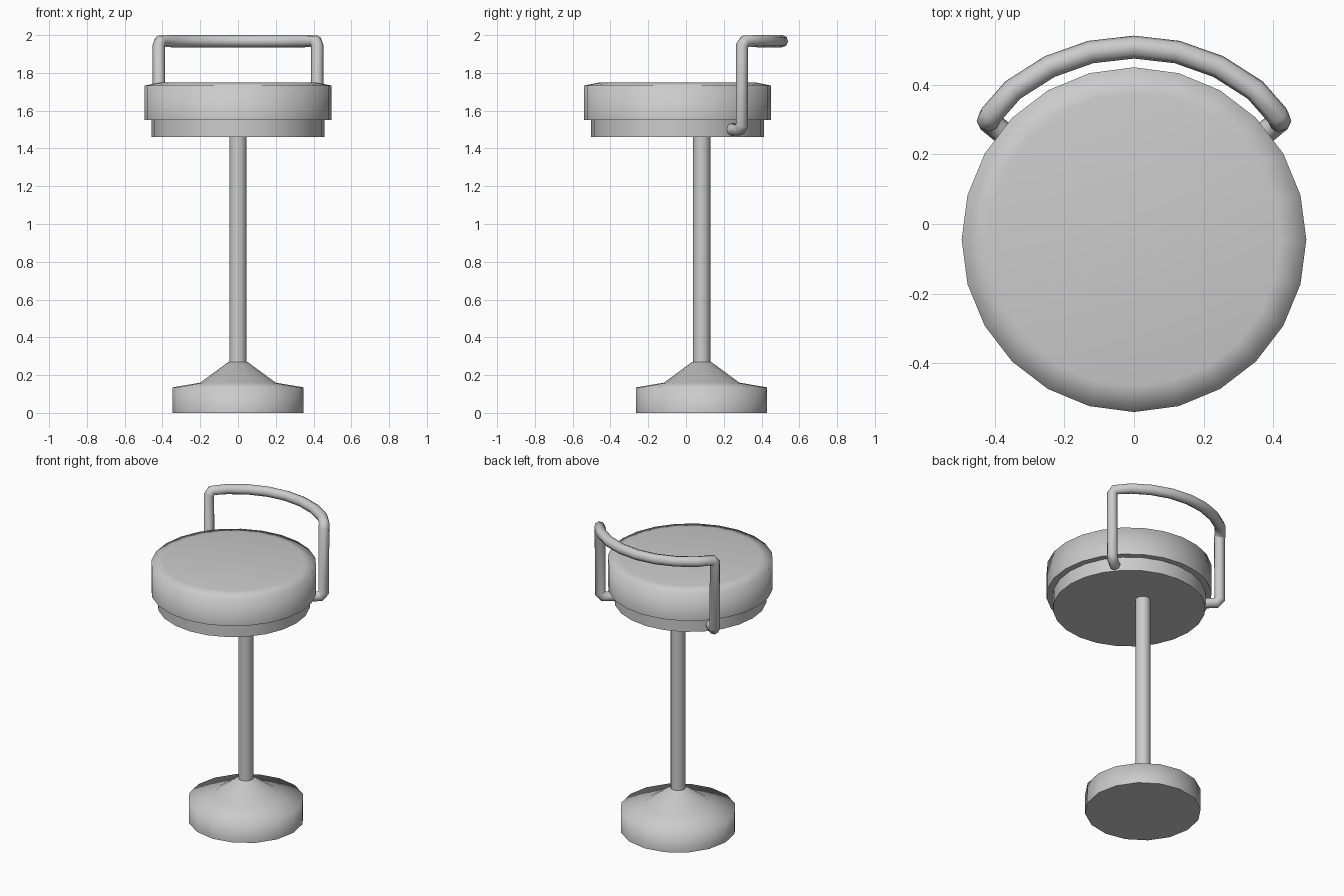
import bpy, bmesh
from math import sin, cos, pi, radians
from mathutils import Vector

cube = bpy.data.objects.get("Cube")
if cube:
    bpy.data.objects.remove(cube, do_unlink=True)

SEAT_Y, POLE_Y = -0.045, 0.083

grey = bpy.data.materials.new("plain_grey")
grey.use_nodes = True
grey.diffuse_color = (0.6, 0.6, 0.6, 1)
grey.node_tree.nodes["Principled BSDF"].inputs["Base Color"].default_value = (0.6, 0.6, 0.6, 1)


def finish(obj):
    """Assign the colour and smooth all but right-angled edges."""
    obj.data.materials.append(grey)
    bpy.ops.object.select_all(action='DESELECT')
    obj.select_set(True)
    bpy.context.view_layer.objects.active = obj
    if obj.type == 'CURVE':
        bpy.ops.object.convert(target='MESH')
    bpy.ops.object.shade_smooth_by_angle(angle=radians(85))


def turned(name, profile, sides, y):
    """Closed lathe part from (radius, height) pairs, bottom to top."""
    bm = bmesh.new()
    rings = [[bm.verts.new((r * cos(2 * pi * i / sides), r * sin(2 * pi * i / sides), z))
              for i in range(sides)] for r, z in profile]
    for low, high in zip(rings, rings[1:]):
        for i in range(sides):
            j = (i + 1) % sides
            bm.faces.new((low[i], low[j], high[j], high[i]))
    bm.faces.new(rings[0][::-1])
    bm.faces.new(rings[-1])
    mesh = bpy.data.meshes.new(name)
    bm.to_mesh(mesh)
    bm.free()
    obj = bpy.data.objects.new(name, mesh)
    obj.location.y = y
    bpy.context.collection.objects.link(obj)
    finish(obj)


# Foot, pole and seat
turned("base", [(0.347, 0), (0.347, 0.135), (0.2, 0.16), (0.05, 0.27)], 16, POLE_Y)
turned("pole", [(0.046, 0.25), (0.046, 1.47)], 12, POLE_Y)
turned("seat_ring", [(0.457, 1.46), (0.457, 1.56)], 24, SEAT_Y)
turned("seat_cushion", [(0.495, 1.55), (0.495, 1.733), (0.42, 1.748)], 24, SEAT_Y)


# Back rail: one side's path around the seat centre, then mirrored
def around(angle, radius, z):
    a = radians(angle)
    return Vector((radius * sin(a), SEAT_Y + radius * cos(a), z))


side = [around(50.8, 0.44, 1.5), around(50.8, 0.52, 1.5), around(50.8, 0.541, 1.525),
        around(50.8, 0.541, 1.945), around(49, 0.545, 1.968)]
side += [around(a, 0.553, 1.968) for a in (39, 26, 13)]
path = side + [around(0, 0.553, 1.968)] + [Vector((-p.x, p.y, p.z)) for p in reversed(side)]

curve = bpy.data.curves.new("back_rail", 'CURVE')
curve.dimensions = '3D'
curve.bevel_depth = 0.033
curve.bevel_resolution = 2
curve.use_fill_caps = True
spline = curve.splines.new('POLY')
spline.points.add(len(path) - 1)
for point, co in zip(spline.points, path):
    point.co = (*co, 1)
rail = bpy.data.objects.new("back_rail", curve)
bpy.context.collection.objects.link(rail)
finish(rail)
